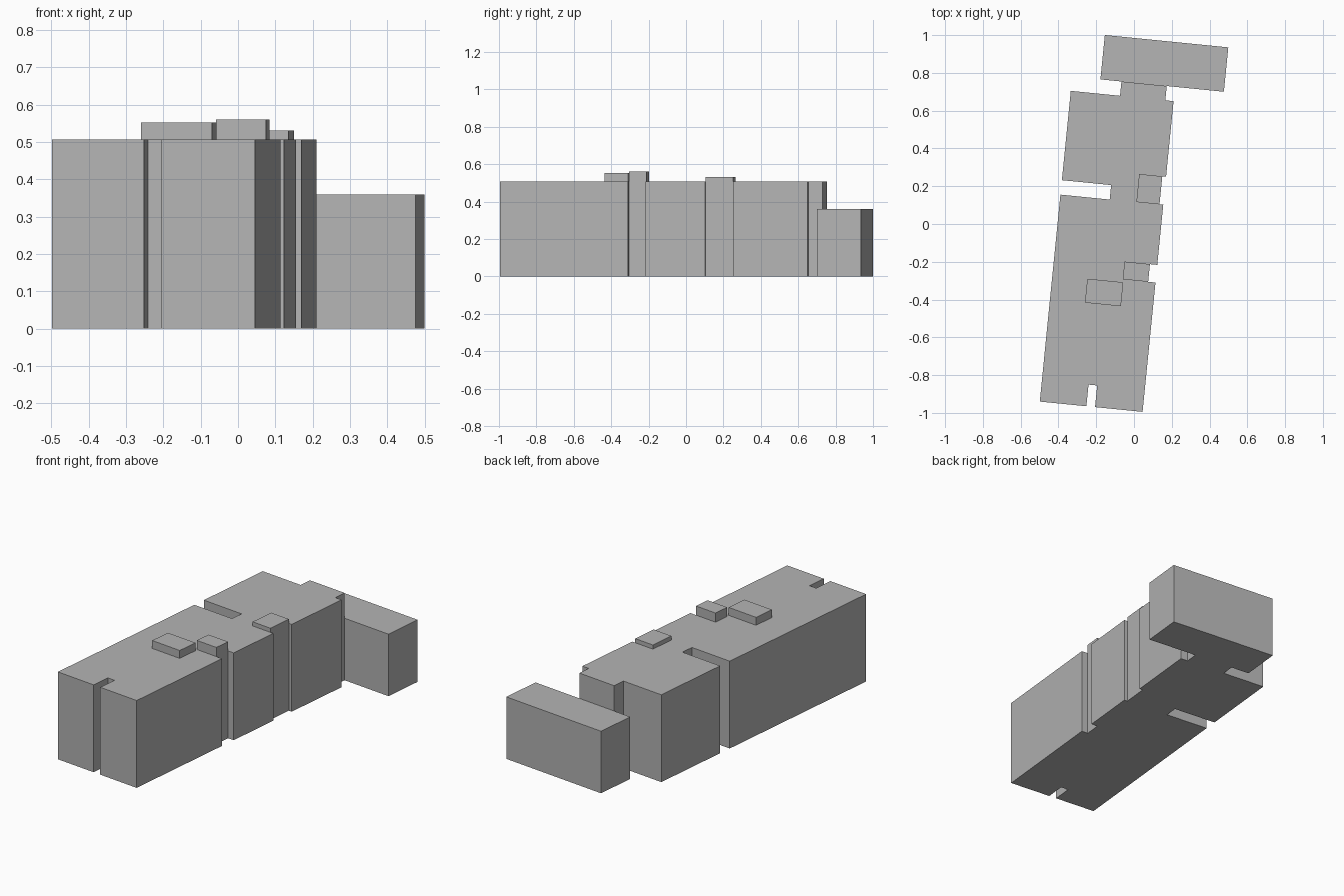
import bpy, bmesh, math
from mathutils import Matrix

cube = bpy.data.objects.get("Cube")
if cube:
    bpy.data.objects.remove(cube)

grey = bpy.data.materials.new("plain_grey")
grey.use_nodes = True
colour = (0.46, 0.46, 0.46, 1)
grey.diffuse_color = colour
grey.node_tree.nodes["Principled BSDF"].inputs["Base Color"].default_value = colour

# The whole building is turned slightly clockwise on its plot
TURN = Matrix.Rotation(math.radians(-5.7), 4, "Z")
ROOF = 0.507


def extrude_plan(name, plan, bottom, top):
    """Extrude a flat plan outline upward into a closed solid."""
    bm = bmesh.new()
    base = bm.faces.new([bm.verts.new((x, y, bottom)) for x, y in plan])
    walls = bmesh.ops.extrude_face_region(bm, geom=[base], use_keep_orig=True)
    raised = [g for g in walls["geom"] if isinstance(g, bmesh.types.BMVert)]
    bmesh.ops.translate(bm, verts=raised, vec=(0, 0, top - bottom))
    bmesh.ops.recalc_face_normals(bm, faces=bm.faces)
    bm.transform(TURN)
    mesh = bpy.data.meshes.new(name)
    bm.to_mesh(mesh)
    bm.free()
    mesh.materials.append(grey)
    obj = bpy.data.objects.new(name, mesh)
    bpy.context.collection.objects.link(obj)


def block(name, x0, x1, y0, y1, bottom, top):
    extrude_plan(name, [(x0, y0), (x1, y0), (x1, y1), (x0, y1)], bottom, top)


# Main block, with recesses cut into its plan
W, E = -0.403, 0.144
extrude_plan("main_block", [
    # front wall and its slot
    (W, -0.985), (-0.155, -0.985), (-0.155, -0.87), (-0.109, -0.87),
    (-0.109, -0.985), (E, -0.985),
    # left wall with two recesses
    (E, -0.297), (0.105, -0.297), (0.105, -0.203), (E, -0.203),
    (E, 0.117), (0.124, 0.117), (0.124, 0.266), (E, 0.266),
    # rear wall and link to the annex
    (E, 0.668), (0.1, 0.668), (0.1, 0.744), (-0.141, 0.744),
    (-0.141, 0.668), (W, 0.668),
    # right wall with deep light well
    (W, 0.193), (-0.141, 0.193), (-0.141, 0.116), (W, 0.116),
], 0, ROOF)

# Lower annex across the rear
block("rear_annex", -0.253, 0.404, 0.744, 0.98, 0, 0.36)

# Rooftop housings
block("stair_housing", -0.03, 0.105, -0.297, -0.203, ROOF, 0.56)
block("roof_plant_housing", -0.217, -0.026, -0.44, -0.313, ROOF, 0.553)
block("rear_stair_housing", 0.001, 0.124, 0.117, 0.266, ROOF, 0.531)
